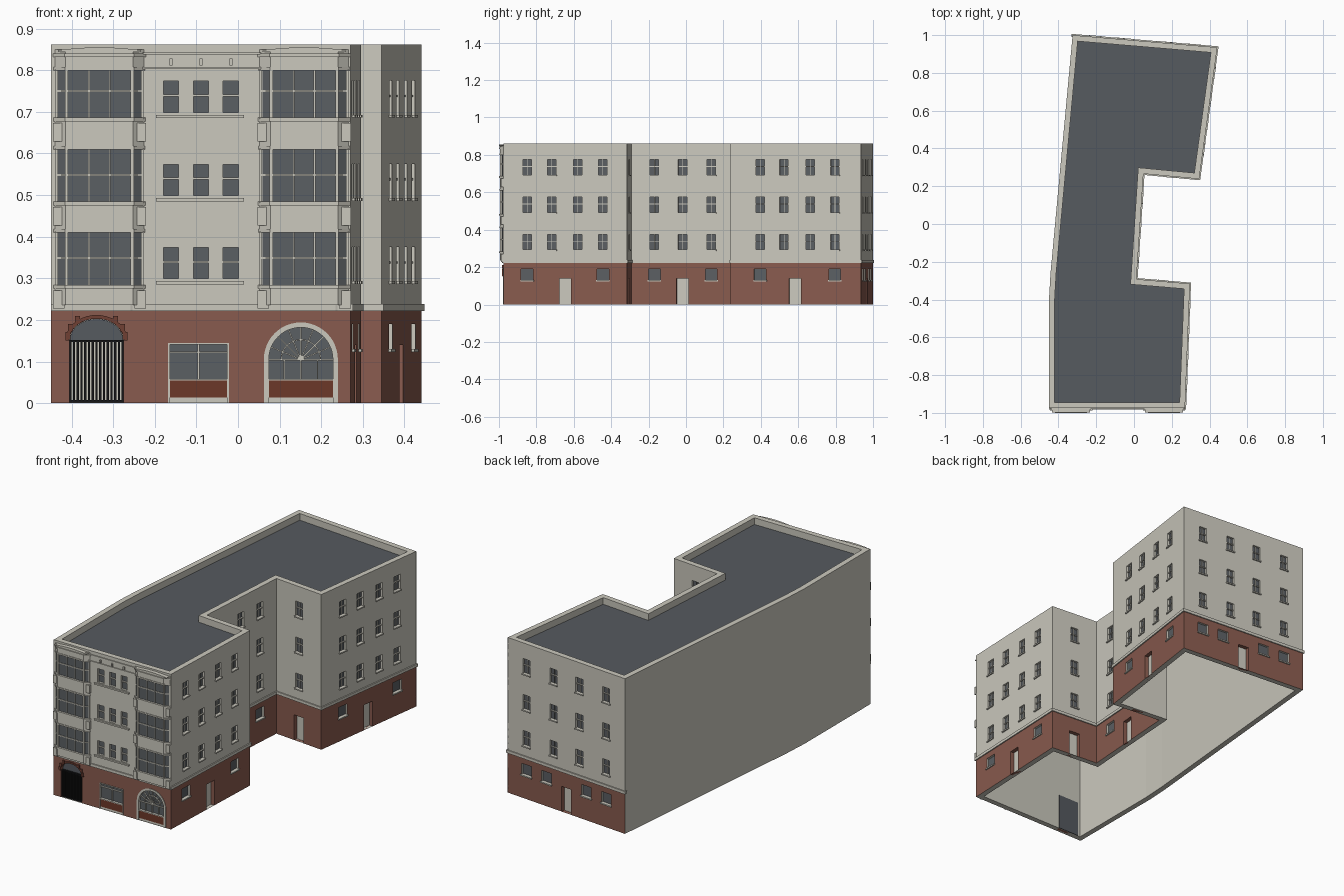
import bpy, bmesh, math
from mathutils import Vector

cube = bpy.data.objects.get("Cube")
if cube:
    bpy.data.objects.remove(cube, do_unlink=True)

# ---- palette ----
CREAM, BRICK, SLATE, GLASS, PANEL, VOUSSOIR, BLACK = range(7)
PALETTE = [("cream_render", (0.60, 0.584, 0.515)), ("red_brick", (0.25, 0.105, 0.077)),
           ("slate_roof", (0.093, 0.103, 0.115)), ("window_glass", (0.105, 0.115, 0.125)),
           ("brown_panel", (0.15, 0.04, 0.022)), ("dark_brick", (0.16, 0.05, 0.034)),
           ("black_iron", (0.008, 0.008, 0.009))]
MATS = []
for label, rgb in PALETTE:
    m = bpy.data.materials.new(label)
    m.use_nodes = True
    m.diffuse_color = (*rgb, 1)
    bsdf = m.node_tree.nodes["Principled BSDF"]
    bsdf.inputs["Base Color"].default_value = (*rgb, 1)
    bsdf.inputs["Roughness"].default_value = 0.8
    MATS.append(m)

TOP, DECK, BAND, THICK = 0.862, 0.825, 0.222, 0.03


def face(bm, pts, mat):
    bm.faces.new([bm.verts.new(p) for p in pts]).material_index = mat


def finish(bm, name, fix_normals=False):
    bmesh.ops.remove_doubles(bm, verts=bm.verts, dist=1e-5)
    if fix_normals:
        bmesh.ops.recalc_face_normals(bm, faces=bm.faces)
    mesh = bpy.data.meshes.new(name)
    bm.to_mesh(mesh)
    bm.free()
    for m in MATS:
        mesh.materials.append(m)
    obj = bpy.data.objects.new(name, mesh)
    bpy.context.collection.objects.link(obj)


def solid(bm, a, b, mat):
    """Closed prism between two matching outlines."""
    va, vb = [bm.verts.new(p) for p in a], [bm.verts.new(p) for p in b]
    n = len(va)
    faces = [bm.faces.new(va[::-1]), bm.faces.new(vb)]
    faces += [bm.faces.new((va[i], va[(i + 1) % n], vb[(i + 1) % n], vb[i])) for i in range(n)]
    for f in faces:
        f.material_index = mat


def placer(p0, p1):
    """Wall coordinates: along the wall, height, depth inwards."""
    d = (p1 - p0).normalized()
    inward = Vector((-d.y, d.x))

    def place(u, z, depth=0.0):
        q = p0 + d * u + inward * depth
        return Vector((q.x, q.y, z))
    return place


def plate(bm, place, pts, d0, d1, mat):
    solid(bm, [place(u, z, d0) for u, z in pts], [place(u, z, d1) for u, z in pts], mat)


def bar(bm, place, u0, u1, z0, z1, d0, d1, mat=CREAM):
    plate(bm, place, [(u0, z0), (u1, z0), (u1, z1), (u0, z1)], d0, d1, mat)


def arc(uc, zc, rx, rz, n=24):
    return [(uc + rx * math.cos(math.pi * i / n), zc + rz * math.sin(math.pi * i / n)) for i in range(n + 1)]


def ring(bm, place, uc, zc, rx, rz, w, n, d0, d1, mat):
    a, b = arc(uc, zc, rx, rz, n), arc(uc, zc, rx + w, rz + w, n)
    for i in range(n):
        plate(bm, place, [a[i], b[i], b[i + 1], a[i + 1]], d0, d1, mat)


def wall(name, p0, p1, openings, brick=True):
    """Wall with recessed openings: (centre, bottom, width, height, arch rise, depth, reveal, back)."""
    place, length = placer(p0, p1), (p1 - p0).length
    bm = bmesh.new()
    rects = [(c - w / 2, c + w / 2, z, z + h) for c, z, w, h, *_ in openings]
    us = sorted({0.0, length, *(round(v, 5) for r in rects for v in r[:2])})
    zs = sorted({0.0, BAND, TOP, *(round(v, 5) for r in rects for v in r[2:])})
    for u0, u1 in zip(us, us[1:]):
        for z0, z1 in zip(zs, zs[1:]):
            u, z = (u0 + u1) / 2, (z0 + z1) / 2
            if any(r[0] < u < r[1] and r[2] < z < r[3] for r in rects):
                continue
            mat = BRICK if brick and z < BAND else CREAM
            face(bm, [place(u0, z0), place(u1, z0), place(u1, z1), place(u0, z1)], mat)
    for (u0, u1, z0, z1), (c, _, w, h, rise, depth, reveal, back) in zip(rects, openings):
        outline = [(u0, z0), (u1, z0)]
        if rise:
            curve = arc(c, z1 - rise, w / 2, rise)
            outline += curve
            for i in range(len(curve) - 1):
                corner = (u1, z1) if i < len(curve) // 2 else (u0, z1)
                face(bm, [place(*corner), place(*curve[i + 1]), place(*curve[i])], BRICK)
        else:
            outline += [(u1, z1), (u0, z1)]
        for a, b in zip(outline, outline[1:] + outline[:1]):
            face(bm, [place(*a), place(*b), place(*b, depth), place(*a, depth)], reveal)
        face(bm, [place(*p, depth) for p in outline], back)
    finish(bm, name)
    return place, length


def glazed(c, z, w, h, rise=0):
    return (c, z, w, h, rise, 0.012, CREAM, GLASS)


# ---- footprint, counter-clockwise from the front left corner ----
OUT = [Vector(p) for p in ((-0.45, -0.975), (0.27, -0.975), (0.296, -0.316), (0.013, -0.292), (0.05, 0.266),
                           (0.345, 0.238), (0.441, 0.935), (-0.325, 1.0), (-0.442, -0.26), (-0.45, -0.40))]
N = len(OUT)

# ---- inner walls, parapet top and roof deck ----
INNER = []
for i in range(N):
    n1, n2 = [Vector((e.y, -e.x)).normalized() for e in (OUT[i] - OUT[i - 1], OUT[(i + 1) % N] - OUT[i])]
    INNER.append(OUT[i] - (n1 + n2) * THICK / (1 + n1.dot(n2)))
bm = bmesh.new()
for i in range(N):
    j = (i + 1) % N
    o0, o1, a, b = OUT[i], OUT[j], INNER[i], INNER[j]
    face(bm, [(*b, 0), (*a, 0), (*a, TOP), (*b, TOP)], CREAM)
    face(bm, [(*o0, TOP), (*o1, TOP), (*b, TOP), (*a, TOP)], CREAM)
    face(bm, [(*a, 0), (*b, 0), (*o1, 0), (*o0, 0)], CREAM)
finish(bm, "parapet_and_inner_walls")
bm = bmesh.new()
face(bm, [(*p, DECK) for p in INNER], SLATE)
finish(bm, "roof_deck")

# ---- side and rear walls: window columns, ground windows, doors as fractions along the wall ----
FLOORS = (0.293, 0.493, 0.693)
SIDES = [("front_block_side", 1, (0.19, 0.39, 0.6, 0.805), (0.19, 0.805), 0.5),
         ("front_block_rear", 2, (0.5,), (), 0.5),
         ("courtyard_wall", 3, (0.22, 0.49, 0.765), (0.22, 0.765), 0.49),
         ("rear_block_front", 4, (0.5,), (), 0.5),
         ("rear_block_side", 5, (0.227, 0.41, 0.61, 0.8), (0.227, 0.8), 0.495),
         ("rear_wall", 6, (0.16, 0.39, 0.61, 0.84), (0.16, 0.33, 0.67, 0.84), 0.5)]
for name, k, columns, ground, door in SIDES:
    p0, p1 = OUT[k], OUT[k + 1]
    span = (p1 - p0).length
    upper = [glazed(t * span, z, 0.046, 0.082) for t in columns for z in FLOORS]
    lower = [glazed(t * span, 0.13, 0.064, 0.06) for t in ground]
    place, _ = wall(name, p0, p1, upper + lower + [(door * span, 0, 0.064, 0.14, 0, 0.022, BRICK, CREAM)])
    bm = bmesh.new()
    for c, z, w, h, *_ in upper + lower:
        bar(bm, place, c - w / 2 - 0.004, c + w / 2 + 0.004, z - 0.007, z, -0.007, 0.011)
    for c, z, w, h, *_ in upper:
        bar(bm, place, c - w / 2, c + w / 2, z + h * 0.52, z + h * 0.52 + 0.005, 0.004, 0.013)
        bar(bm, place, c - 0.0015, c + 0.0015, z, z + h, 0.008, 0.013)
    bar(bm, place, -0.005, span + 0.005, BAND, BAND + 0.016, -0.006, 0.01)
    finish(bm, name + "_trim", True)
for name, k in (("left_wall_rear", 7), ("left_wall_middle", 8), ("left_wall_front", 9)):
    wall(name, OUT[k], OUT[(k + 1) % N], [], brick=False)

# ---- front wall (wall coordinate = x + 0.45) ----
X0 = 0.45
trio = [X0 + x for x in (-0.161, -0.089, -0.017)]
GATE, SHOP, FAN = X0 - 0.34, X0 - 0.095, X0 + 0.151
front = [glazed(c, z + 0.006, 0.037, 0.075) for c in trio for z in FLOORS]
front += [(GATE, 0, 0.13, 0.203, 0.053, 0.027, BRICK, CREAM), glazed(SHOP, 0, 0.146, 0.145),
          glazed(FAN, 0, 0.178, 0.194, 0.089)]
place, span = wall("front_wall", OUT[0], OUT[1], front)

bm = bmesh.new()
for z in FLOORS:
    for c in trio:
        bar(bm, place, c - 0.019, c + 0.019, z + 0.044, z + 0.049, 0.003, 0.013)
    bar(bm, place, X0 - 0.197, X0 + 0.015, z - 0.008, z, -0.008, 0.005)
bar(bm, place, 0, span + 0.005, BAND, BAND + 0.016, -0.006, 0.01)
for z in (0.803, 0.838):
    bar(bm, place, X0 - 0.23, X0 + 0.055, z, z + 0.005, -0.005, 0.005)
for c in trio:
    bar(bm, place, c - 0.004, c + 0.004, 0.812, 0.828, -0.008, 0.005)
finish(bm, "front_trim", True)

# ---- gate: iron bars, tympanum and arch blocks ----
bm = bmesh.new()
for i in range(15):
    u = GATE - 0.063 + 0.126 * i / 14
    bar(bm, place, u - 0.0026, u + 0.0026, 0.004, 0.15, 0.004, 0.024, BLACK)
for z in (0.002, 0.147):
    bar(bm, place, GATE - 0.065, GATE + 0.065, z, z + 0.005, 0.004, 0.024, BLACK)
plate(bm, place, arc(GATE, 0.151, 0.064, 0.051), 0.014, 0.02, SLATE)
bar(bm, place, GATE - 0.065, GATE + 0.065, 0, 0.2, THICK - 0.001, THICK + 0.004, SLATE)
finish(bm, "iron_gate", True)
bm = bmesh.new()
ring(bm, place, GATE, 0.15, 0.066, 0.053, 0.009, 15, -0.006, 0.004, VOUSSOIR)
for side in (-1, 1):
    for du, z in ((0.068, 0.153), (0.062, 0.172), (0.046, 0.192)):
        u = GATE + side * du
        bar(bm, place, u - 0.006, u + 0.006, z, z + 0.018, -0.008, -0.001, VOUSSOIR)
finish(bm, "gate_arch_blocks", True)

# ---- shop window and fan window joinery ----
bm = bmesh.new()
for c, half in ((SHOP, 0.073), (FAN, 0.089)):
    spring = 0.145 if c == SHOP else 0.105
    edge = 0.004 if c == SHOP else 0.012
    for s in (-1, 1):
        a, b = sorted((c + s * half, c + s * (half - edge)))
        bar(bm, place, a, b, 0, spring, -0.003, 0.013)
    inner = half - edge
    bar(bm, place, c - inner, c + inner, 0, 0.013, 0.002, 0.013)
    bar(bm, place, c - inner, c + inner, 0.013, 0.054, 0.0, 0.013, PANEL)
    bar(bm, place, c - inner, c + inner, 0.054, 0.058, -0.002, 0.013)
bar(bm, place, SHOP - 0.073, SHOP + 0.073, 0.141, 0.145, -0.003, 0.013)
bar(bm, place, SHOP - 0.07, SHOP + 0.07, 0.12, 0.124, 0.003, 0.013)
bar(bm, place, SHOP - 0.002, SHOP + 0.002, 0.058, 0.141, 0.003, 0.013)
ring(bm, place, FAN, 0.105, 0.077, 0.077, 0.012, 24, -0.003, 0.013, CREAM)
ring(bm, place, FAN, 0.105, 0.046, 0.046, 0.003, 16, 0.004, 0.013, CREAM)
bar(bm, place, FAN - 0.078, FAN + 0.078, 0.102, 0.106, 0.003, 0.013)
for du in (-0.04, 0, 0.04):
    bar(bm, place, FAN + du - 0.0015, FAN + du + 0.0015, 0.058, 0.104, 0.004, 0.013)
for i in range(1, 8):
    t = math.pi * i / 8
    c, s, w = math.cos(t), math.sin(t), 0.0015
    spoke = [(FAN + r * c + q * w * s, 0.105 + r * s - q * w * c) for r, q in ((0, -1), (0, 1), (0.079, 1), (0.079, -1))]
    plate(bm, place, spoke, 0.005, 0.013, CREAM)
finish(bm, "shopfront_joinery", True)


# ---- canted bay windows ----
def bay_layer(bm, c, grow, z0, z1, mat=CREAM):
    half, cant, out = 0.107 + grow, 0.026 + grow * 0.5, 0.02 + grow
    plan = [(c - half, 0.004), (c - half, 0), (c - half + cant, -out), (c + half - cant, -out),
            (c + half, 0), (c + half, 0.004)]
    solid(bm, [place(u, z0, d) for u, d in plan], [place(u, z1, d) for u, d in plan], mat)


for name, c in (("left_hand_bay", X0 - 0.333), ("right_hand_bay", X0 + 0.159)):
    bm = bmesh.new()
    bay_layer(bm, c, -0.012, BAND, 0.236)
    for z0, z1 in ((0.236, 0.281), (0.412, 0.481), (0.612, 0.683), (0.803, 0.85)):
        bay_layer(bm, c, 0, z0, z1)
    for z in (0.281, 0.481, 0.683):
        top = z + (0.119 if z > 0.6 else 0.131)
        bay_layer(bm, c, -0.007, z, top, GLASS)
        bay_layer(bm, c, 0.004, z - 0.006, z + 0.003)
        bay_layer(bm, c, 0.003, top - 0.002, top + 0.006)
        bay_layer(bm, c, -0.003, z + 0.065, z + 0.07)
        for du in (-0.025, 0.025):
            bar(bm, place, c + du - 0.002, c + du + 0.002, z, top, -0.018, -0.01)
        for s in (-1, 1):
            u, j = c + s * 0.079, c + s * 0.104
            bar(bm, place, u - 0.004, u + 0.004, z, top, -0.0195, -0.008)
            bar(bm, place, j - 0.003, j + 0.003, z, top, -0.004, 0.002)
            # scroll blocks beside each spandrel
            v = c + s * 0.098
            bar(bm, place, v - 0.014, v + 0.014, z - 0.054, z - 0.01, -0.013, 0.002)
    bay_layer(bm, c, 0.005, 0.832, 0.84)
    # shallow curved head moulding
    crown = [(c + 0.1 * k / 8, 0.855 - 0.007 * (k / 8) ** 2) for k in range(-8, 9)]
    plate(bm, place, crown + [(c + 0.1, 0.844), (c - 0.1, 0.844)], -0.0235, -0.002, CREAM)
    finish(bm, name, True)
